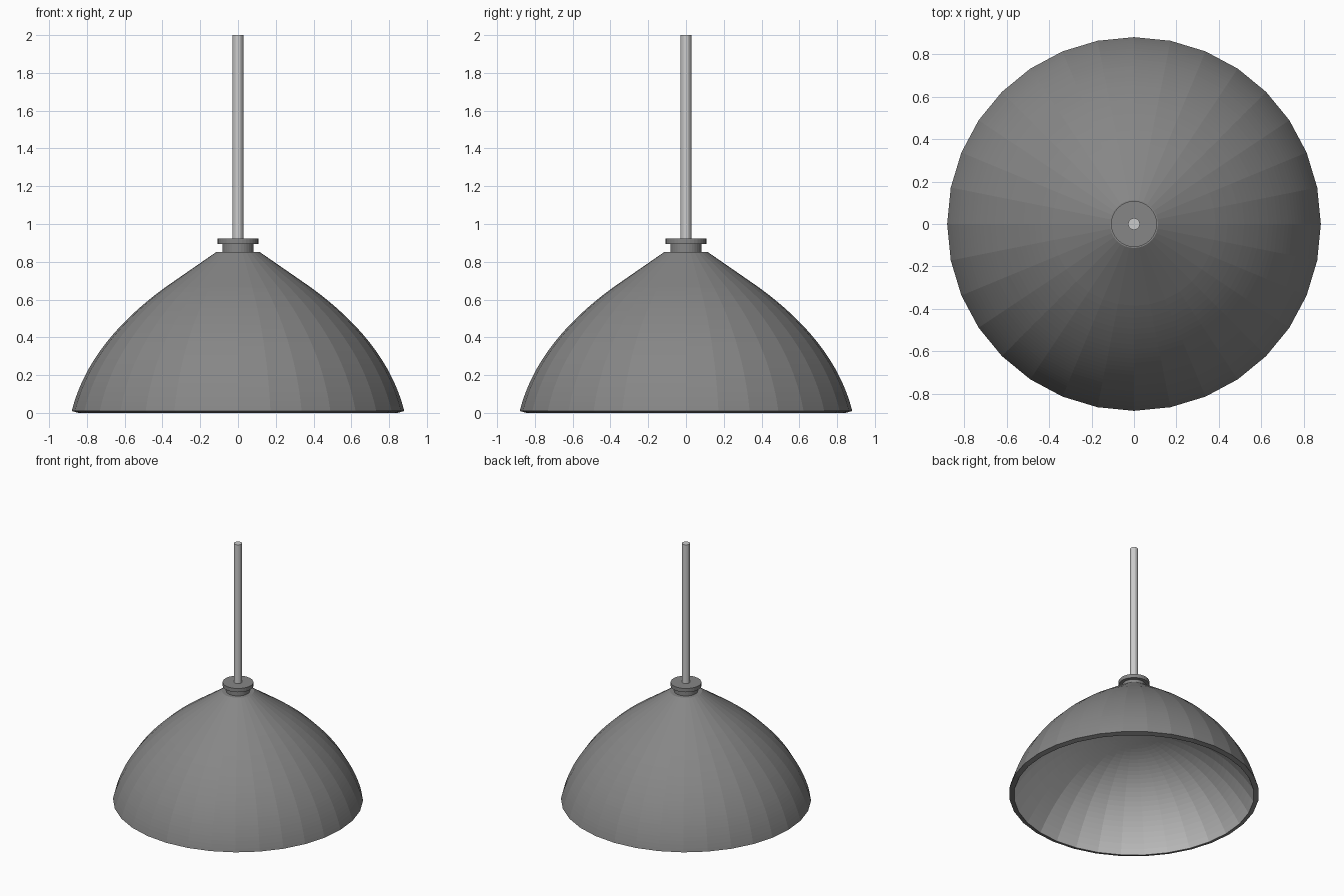
import bpy, bmesh, math

if "Cube" in bpy.data.objects:
    bpy.data.objects.remove(bpy.data.objects["Cube"])

def lathe(name, profile, sides, mat=None):
    """Spin a (radius, z) profile around z; radius 0 becomes a pole."""
    bm = bmesh.new()
    rings = []
    for r, z in profile:
        if r == 0:
            rings.append([bm.verts.new((0, 0, z))] * sides)
        else:
            rings.append([bm.verts.new((r * math.cos(2 * math.pi * i / sides),
                                        r * math.sin(2 * math.pi * i / sides), z))
                          for i in range(sides)])
    for a, b in zip(rings, rings[1:]):
        for i in range(sides):
            j = (i + 1) % sides
            bm.faces.new((a[i], a[j], b[j], b[i]) if a[0] is not a[1] and b[0] is not b[1]
                         else tuple(dict.fromkeys((a[i], a[j], b[j], b[i]))))
    me = bpy.data.meshes.new(name)
    bm.to_mesh(me)
    bm.free()
    if mat:
        me.materials.append(mat)
    ob = bpy.data.objects.new(name, me)
    bpy.context.collection.objects.link(ob)
    return ob

def curve(p0, p1, p2, n):
    """Points along a quadratic arc."""
    return [tuple((1 - t) ** 2 * a + 2 * t * (1 - t) * b + t * t * c
                  for a, b, c in zip(p0, p1, p2))
            for t in (i / n for i in range(n + 1))]

dark = bpy.data.materials.new("dark_grey")
dark.diffuse_color = (0.24, 0.24, 0.24, 1)
dark.use_nodes = True
dark.node_tree.nodes["Principled BSDF"].inputs["Base Color"].default_value = dark.diffuse_color

# shade: rim, domed wall, conical shoulder and flat top
outer = curve((0.88, 0.01), (0.79, 0.37), (0.385, 0.665), 28) + [(0.113, 0.853), (0, 0.853)]
lathe("lamp_shade", [(0.845, 0.0)] + outer, 32, dark)

# pale shallow bowl lining the inside
inner = curve((0.845, 0.0), (0.55, 0.5), (0, 0.5), 28)
lathe("inner_reflector", inner[::-1], 32)

# collar: neck with a wider cap disc
lathe("collar_neck", [(0, 0.84), (0.083, 0.84), (0.083, 0.9), (0, 0.9)], 32, dark)
lathe("collar_cap", [(0, 0.893), (0.108, 0.893), (0.108, 0.922), (0, 0.922)], 32, dark)

# hanging rod
lathe("hanging_rod", [(0, 0.91), (0.028, 0.91), (0.028, 2.0), (0, 2.0)], 16)
